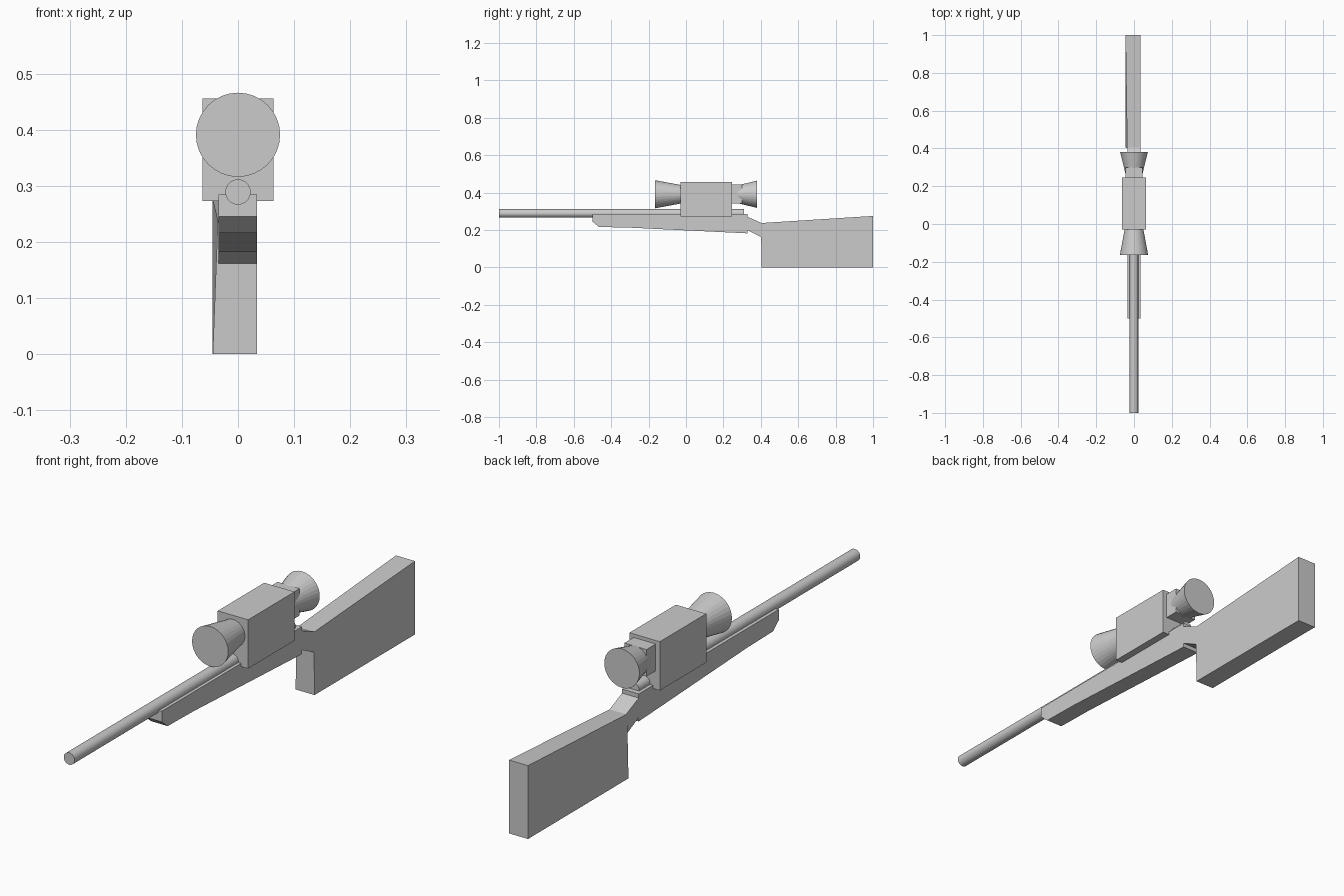
import bpy, bmesh, math

if "Cube" in bpy.data.objects:
    bpy.data.objects.remove(bpy.data.objects["Cube"])

RIGHT = 0.034


def slab(name, profile, lefts=None):
    """Side profile of (y, z) points spanned across x; lefts sets the left edge per point."""
    lefts = lefts or [-0.035] * len(profile)
    bm = bmesh.new()
    a = [bm.verts.new((x, y, z)) for x, (y, z) in zip(lefts, profile)]
    b = [bm.verts.new((RIGHT, y, z)) for y, z in profile]
    bm.faces.new(a)
    bm.faces.new(b[::-1])
    n = len(profile)
    for i in range(n):
        j = (i + 1) % n
        bm.faces.new((a[i], b[i], b[j], a[j]))
    bmesh.ops.recalc_face_normals(bm, faces=bm.faces)
    mesh = bpy.data.meshes.new(name)
    bm.to_mesh(mesh)
    bm.free()
    obj = bpy.data.objects.new(name, mesh)
    bpy.context.collection.objects.link(obj)


def tube(name, y0, y1, r0, r1, z):
    """Closed round section along y, radius r0 at y0 and r1 at y1."""
    bpy.ops.mesh.primitive_cone_add(vertices=32, radius1=r0, radius2=r1, depth=y1 - y0,
                                    location=(0, (y0 + y1) / 2, z),
                                    rotation=(-math.pi / 2, 0, 0))
    bpy.context.object.name = name


def box(name, x, y0, y1, z0, z1):
    bpy.ops.mesh.primitive_cube_add(size=1, location=(0, (y0 + y1) / 2, (z0 + z1) / 2))
    obj = bpy.context.object
    obj.name = name
    obj.scale = (2 * x, y1 - y0, z1 - z0)


# Barrel
tube("barrel", -1.0, 0.31, 0.0225, 0.0225, 0.289)

# Wooden body: fore stock, narrow neck, shoulder stock
slab("fore_stock", [(-0.5, 0.285), (-0.5, 0.245), (-0.465, 0.216), (-0.31, 0.213),
                    (0.33, 0.182), (0.33, 0.285)])
slab("neck", [(0.325, 0.272), (0.325, 0.2), (0.405, 0.16), (0.405, 0.237)])
slab("shoulder_stock", [(0.4, 0.237), (0.405, 0.0), (1.0, 0.0), (1.0, 0.275)],
     [-0.036, -0.045, -0.045, -0.045])

# Scope: housing, front and rear bells, rear block
box("scope_housing", 0.063, -0.03, 0.245, 0.273, 0.456)
tube("scope_front_bell", -0.165, -0.03, 0.075, 0.05, 0.391)
tube("scope_rear_bell", 0.245, 0.38, 0.04, 0.073, 0.391)
box("scope_rear_block", 0.046, 0.245, 0.3, 0.342, 0.443)
